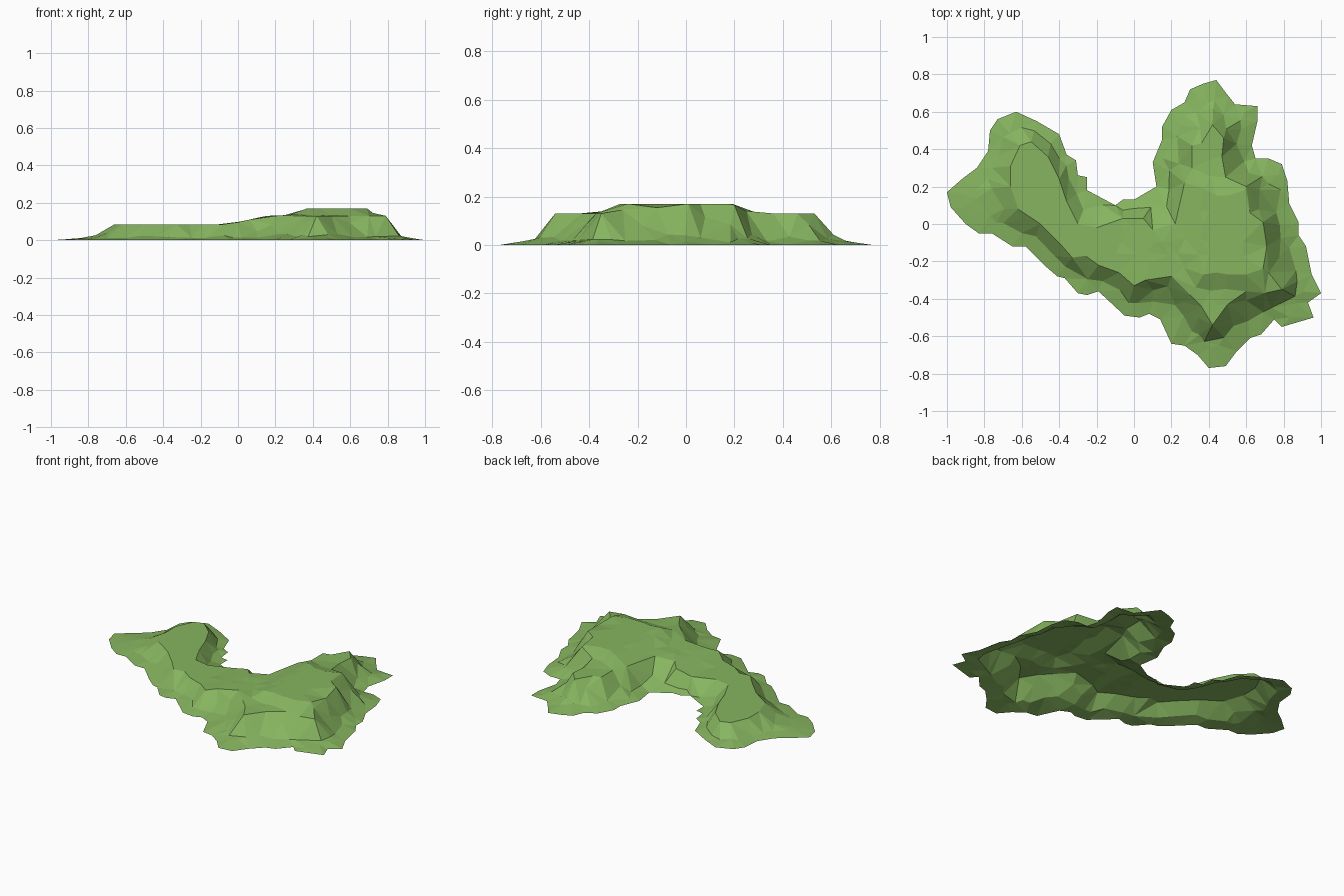
import bpy
import bmesh
import random
from mathutils import Vector
from mathutils.geometry import delaunay_2d_cdt, intersect_point_line

random.seed(4)

default_cube = bpy.data.objects.get("Cube")
if default_cube:
    bpy.data.objects.remove(default_cube, do_unlink=True)

# Ground outline of the hill, counterclockwise from its western tip
OUTLINE = [
    (-1, .17), (-.98, .09), (-.9, 0), (-.83, -.05), (-.76, -.05), (-.65, -.12),
    (-.58, -.12), (-.48, -.22), (-.41, -.28), (-.37, -.29), (-.3, -.37), (-.25, -.38),
    (-.19, -.36), (-.05, -.49), (.03, -.5), (.08, -.48), (.14, -.51), (.2, -.64),
    (.27, -.65), (.34, -.7), (.4, -.77), (.49, -.76), (.55, -.68), (.62, -.61),
    (.68, -.59), (.75, -.51), (.79, -.55), (.96, -.5), (.93, -.42), (1, -.37),
    (.95, -.27), (.92, -.12), (.88, -.06), (.88, .01), (.83, .11), (.82, .23),
    (.79, .32), (.72, .35), (.65, .35), (.63, .42), (.66, .55), (.66, .63),
    (.54, .64), (.5, .69), (.44, .77), (.37, .75), (.3, .72), (.27, .65),
    (.2, .61), (.15, .52), (.15, .45), (.1, .33), (.12, .2), (0, .13),
    (-.06, .13), (-.1, .1), (-.25, .18), (-.25, .25), (-.3, .26), (-.31, .34),
    (-.36, .37), (-.4, .48), (-.52, .55), (-.63, .6), (-.73, .56), (-.77, .5),
    (-.78, .39), (-.84, .3), (-.92, .24)]

# Crest line where the slopes meet the plateau
CREST = [
    (-.66, .2), (-.62, .08), (-.5, 0), (-.4, -.1), (-.33, -.18), (-.26, -.17),
    (-.19, -.22), (-.08, -.26), (0, -.33), (.06, -.3), (.09, -.2), (.2, -.28),
    (.3, -.38), (.36, -.44), (.42, -.54), (.5, -.43), (.6, -.36), (.7, -.37),
    (.79, -.35), (.72, -.26), (.71, -.12), (.69, .01), (.62, .06), (.6, .2),
    (.49, .25), (.47, .36), (.48, .46), (.42, .53), (.36, .43), (.31, .42),
    (.31, .3), (.27, .22), (.22, 0), (.1, -.03), (.05, .03), (-.06, .03),
    (-.2, -.02), (-.3, 0), (-.36, .12), (-.4, .24), (-.46, .36), (-.55, .44),
    (-.61, .42), (-.66, .31)]

# Rim of the raised knoll on the plateau
KNOLL = [(.37, -.27), (.5, -.27), (.69, -.24), (.59, .18), (.37, .19), (.37, 0)]


def inside(p, ring):
    """Even-odd test of a point against a closed ring."""
    hit = False
    for a, b in zip(ring, ring[1:] + ring[:1]):
        if (a[1] > p[1]) != (b[1] > p[1]):
            if p[0] < a[0] + (p[1] - a[1]) * (b[0] - a[0]) / (b[1] - a[1]):
                hit = not hit
    return hit


def nearest(p, ring):
    """Distance to a closed ring and the closest point on it."""
    p = Vector(p)
    best = None
    for a, b in zip(ring, ring[1:] + ring[:1]):
        a, b = Vector(a), Vector(b)
        factor = intersect_point_line(p, a, b)[1]
        q = a.lerp(b, max(0, min(1, factor)))
        if best is None or (q - p).length < best[0]:
            best = ((q - p).length, q)
    return best


def ramp(value, low, high):
    return max(0, min(1, (value - low) / (high - low)))


def plateau_height(x, y):
    """Low western shelf, higher eastern shelf and a knoll on top."""
    shelf = .085 + .045 * ramp(x, -.05, .15)
    knoll = min(ramp(x, .26, .37), ramp(x, .74, .69),
                ramp(y, -.36, -.27), ramp(y, .27, .19))
    return shelf + .04 * knoll


def height(x, y):
    """Plateau inside the crest; outside, a cliff above a shallow skirt."""
    p = (x, y)
    if inside(p, CREST):
        return plateau_height(x, y)
    outer = nearest(p, OUTLINE)[0]
    inner, q = nearest(p, CREST)
    t = outer / max(outer + inner, .0001)
    top = plateau_height(q.x, q.y)
    foot = .48
    if t < foot:
        return top * .16 * t / foot
    return top * (.16 + .84 * (t - foot) / (1 - foot))


def clear_of(p, others, gap):
    return all((Vector(p) - Vector(o)).length > gap for o in others)


# Lay out the rings, the cliff foot and scattered plateau points
points = OUTLINE + CREST + KNOLL
count = len(OUTLINE)
edges = [(i, (i + 1) % count) for i in range(count)]
edges += [(count + i, count + (i + 1) % len(CREST)) for i in range(len(CREST))]

for corner in OUTLINE:
    gap, q = nearest(corner, CREST)
    foot = Vector(corner).lerp(q, random.uniform(.42, .56))
    if inside(foot, OUTLINE) and clear_of(foot, points, .035):
        points.append(tuple(foot))

step = .085
for row in range(-9, 10):
    for column in range(-12, 13):
        p = (column * step + random.uniform(-.02, .02),
             row * step + random.uniform(-.02, .02))
        if inside(p, OUTLINE) and nearest(p, OUTLINE)[0] > .03:
            if nearest(p, CREST)[0] > .025 and clear_of(p, points, .045):
                points.append(p)

flat_verts, _, faces, *_ = delaunay_2d_cdt(
    [Vector(p) for p in points], edges, [], 1, .0001)

# Raise the flat net into an open, flat-shaded hill shell
bm = bmesh.new()
verts = [bm.verts.new((v.x, v.y, height(v.x, v.y))) for v in flat_verts]
for face in faces:
    bm.faces.new([verts[i] for i in face])
bm.normal_update()
for face in bm.faces:
    if face.normal.z < 0:
        face.normal_flip()
mesh = bpy.data.meshes.new("grassy_hill")
bm.to_mesh(mesh)
bm.free()

hill = bpy.data.objects.new("grassy_hill", mesh)
bpy.context.collection.objects.link(hill)

grass = bpy.data.materials.new("grass_green")
grass.use_nodes = True
colour = (.24, .46, .115, 1)
grass.diffuse_color = colour
grass.node_tree.nodes["Principled BSDF"].inputs["Base Color"].default_value = colour
mesh.materials.append(grass)
